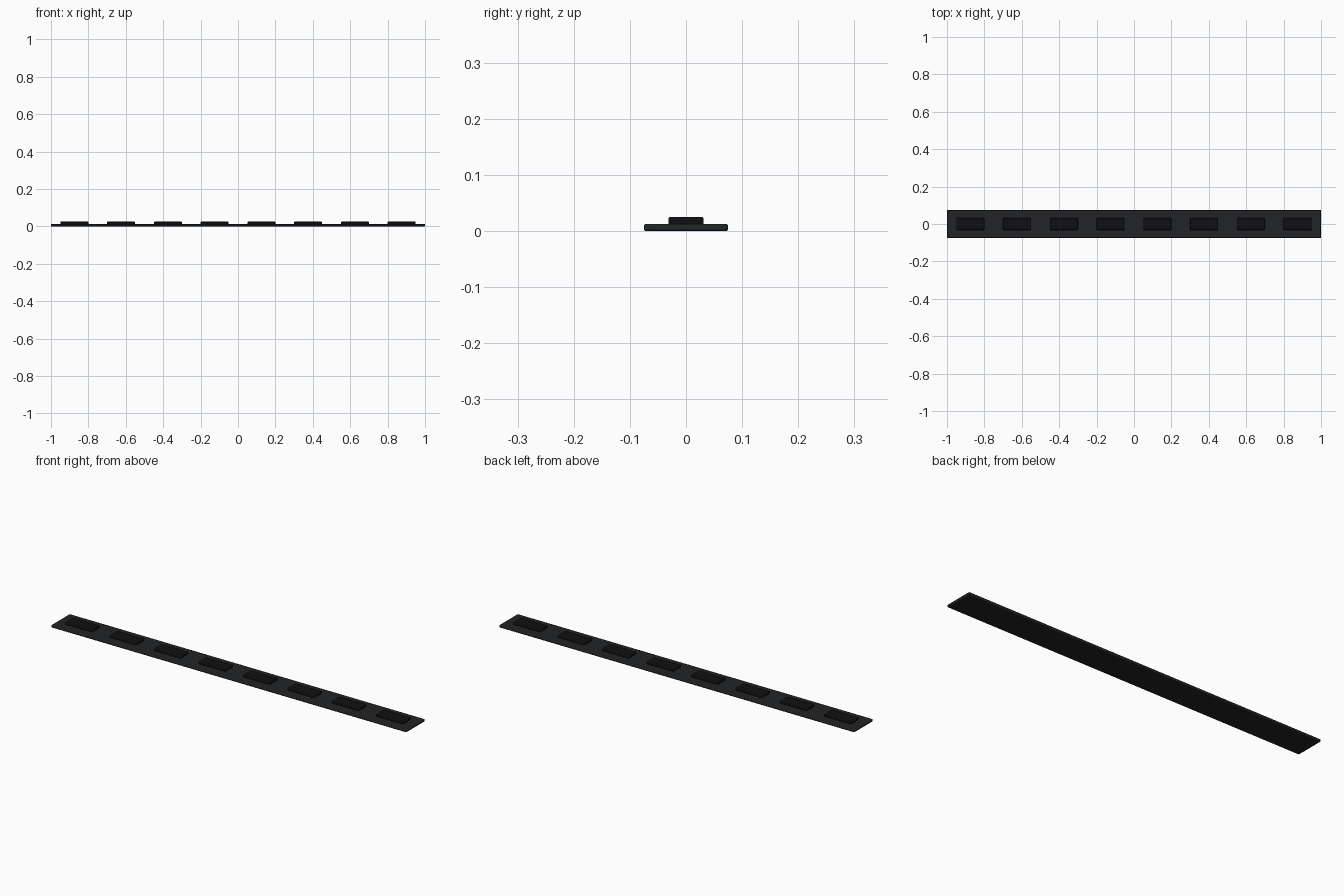
import bpy

if "Cube" in bpy.data.objects:
    bpy.data.objects.remove(bpy.data.objects["Cube"])


def material(name, color):
    mat = bpy.data.materials.new(name)
    mat.diffuse_color = (*color, 1)
    mat.use_nodes = True
    mat.node_tree.nodes["Principled BSDF"].inputs["Base Color"].default_value = mat.diffuse_color
    return mat


def rounded_box(name, size, center, bevel, mat):
    bpy.ops.mesh.primitive_cube_add(size=1, location=center)
    ob = bpy.context.object
    ob.name = name
    ob.scale = size
    bpy.ops.object.transform_apply(location=False, rotation=False, scale=True)
    mod = ob.modifiers.new("rounded_edges", 'BEVEL')
    mod.width = bevel
    mod.segments = 3
    ob.data.materials.append(mat)
    bpy.ops.object.shade_smooth_by_angle()
    return ob


strip_mat = material("dark_rubber", (0.016, 0.017, 0.019))
pad_mat = material("black_rubber", (0.005, 0.005, 0.006))

# Long flat base strip
rounded_box("base_strip", (2.0, 0.15, 0.0125), (0, 0, 0.00625), 0.004, strip_mat)

# Row of eight raised pads, sunk slightly into the strip
for i in range(8):
    rounded_box(f"raised_pad_{i + 1}", (0.15, 0.0625, 0.0145),
                (-0.875 + 0.25 * i, 0, 0.01775), 0.004, pad_mat)
